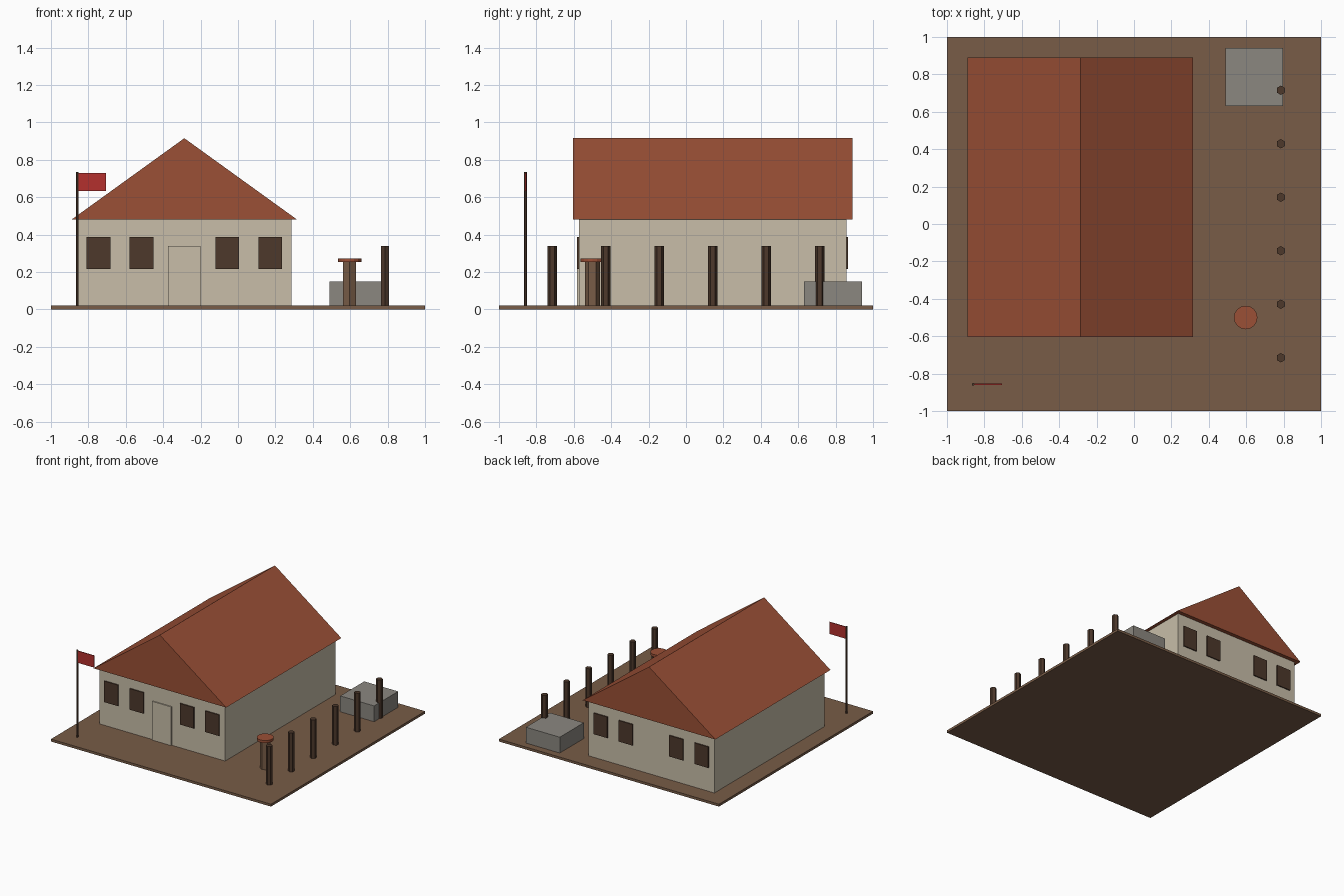
import bpy
import bmesh

cube = bpy.data.objects.get("Cube")
if cube:
    bpy.data.objects.remove(cube, do_unlink=True)


def material(name, hex_code):
    """Flat material from an sRGB hex code, stored as linear values."""
    srgb = [int(hex_code[i:i + 2], 16) / 255 for i in (0, 2, 4)]
    colour = [((c + 0.055) / 1.055) ** 2.4 for c in srgb] + [1]
    mat = bpy.data.materials.new(name)
    mat.use_nodes = True
    mat.diffuse_color = colour
    bsdf = next(n for n in mat.node_tree.nodes if n.type == 'BSDF_PRINCIPLED')
    bsdf.inputs["Base Color"].default_value = colour
    return mat


earth = material("earth_brown", "785C47")
plaster = material("cream_plaster", "C8BEA9")
tile = material("roof_tile", "9B5036")
timber = material("dark_timber", "4D382B")
stone = material("grey_stone", "8B8780")
cloth = material("red_cloth", "B4302D")


def finish(name, bm, mat):
    bmesh.ops.recalc_face_normals(bm, faces=bm.faces)
    mesh = bpy.data.meshes.new(name)
    bm.to_mesh(mesh)
    bm.free()
    mesh.materials.append(mat)
    obj = bpy.data.objects.new(name, mesh)
    bpy.context.collection.objects.link(obj)
    return obj


def box(name, xs, ys, zs, mat):
    bm = bmesh.new()
    bmesh.ops.create_cube(bm, size=1)
    for v in bm.verts:
        for i, (low, high) in enumerate((xs, ys, zs)):
            v.co[i] = high if v.co[i] > 0 else low
    return finish(name, bm, mat)


def cylinder(name, x, y, radius, z0, z1, sides, mat):
    bm = bmesh.new()
    bmesh.ops.create_cone(bm, cap_ends=True, segments=sides, radius1=radius,
                          radius2=radius, depth=z1 - z0)
    bmesh.ops.translate(bm, verts=bm.verts, vec=(x, y, (z0 + z1) / 2))
    return finish(name, bm, mat)


GROUND = 0.02
HOUSE_X = -0.287
FRONT, BACK = -0.573, 0.858

# Ground slab and house body
box("ground", (-1, 1), (-1, 1), (0, GROUND), earth)
box("walls", (HOUSE_X - 0.572, HOUSE_X + 0.572), (FRONT, BACK), (GROUND, 0.48), plaster)

# Gabled roof: triangular profile extruded from front to back
bm = bmesh.new()
profile = [(HOUSE_X - 0.603, 0.48), (HOUSE_X + 0.603, 0.48), (HOUSE_X, 0.915)]
gable = bm.faces.new([bm.verts.new((x, -0.605, z)) for x, z in profile])
extruded = bmesh.ops.extrude_face_region(bm, geom=[gable], use_keep_orig=True)
bmesh.ops.translate(bm, vec=(0, 1.495, 0),
                    verts=[g for g in extruded["geom"] if isinstance(g, bmesh.types.BMVert)])
finish("roof", bm, tile)

# Door and windows on the gable ends
box("door", (HOUSE_X - 0.086, HOUSE_X + 0.086), (FRONT - 0.009, FRONT), (GROUND, 0.338), plaster)
for side, ys in (("front", (FRONT - 0.009, FRONT)), ("back", (BACK, BACK + 0.009))):
    for i, offset in enumerate((-0.459, -0.229, 0.229, 0.459)):
        x = HOUSE_X + offset
        box(f"{side}_window_{i + 1}", (x - 0.063, x + 0.063), ys, (0.215, 0.388), timber)

# Row of posts along one side
for i in range(6):
    cylinder(f"fence_post_{i + 1}", 0.785, -0.715 + i * 0.286, 0.025, GROUND, 0.338, 6, timber)

# Pedestal with a round cap
cylinder("pedestal_post", 0.597, -0.5, 0.04, GROUND, 0.252, 6, earth)
cylinder("pedestal_cap", 0.597, -0.5, 0.063, 0.252, 0.273, 16, tile)

# Stone block in the rear corner
box("stone_block", (0.488, 0.796), (0.63, 0.942), (GROUND, 0.15), stone)

# Flagpole and flag
cylinder("flagpole", -0.86, -0.857, 0.008, GROUND, 0.735, 6, timber)
box("flag", (-0.855, -0.705), (-0.86, -0.854), (0.632, 0.73), cloth)
